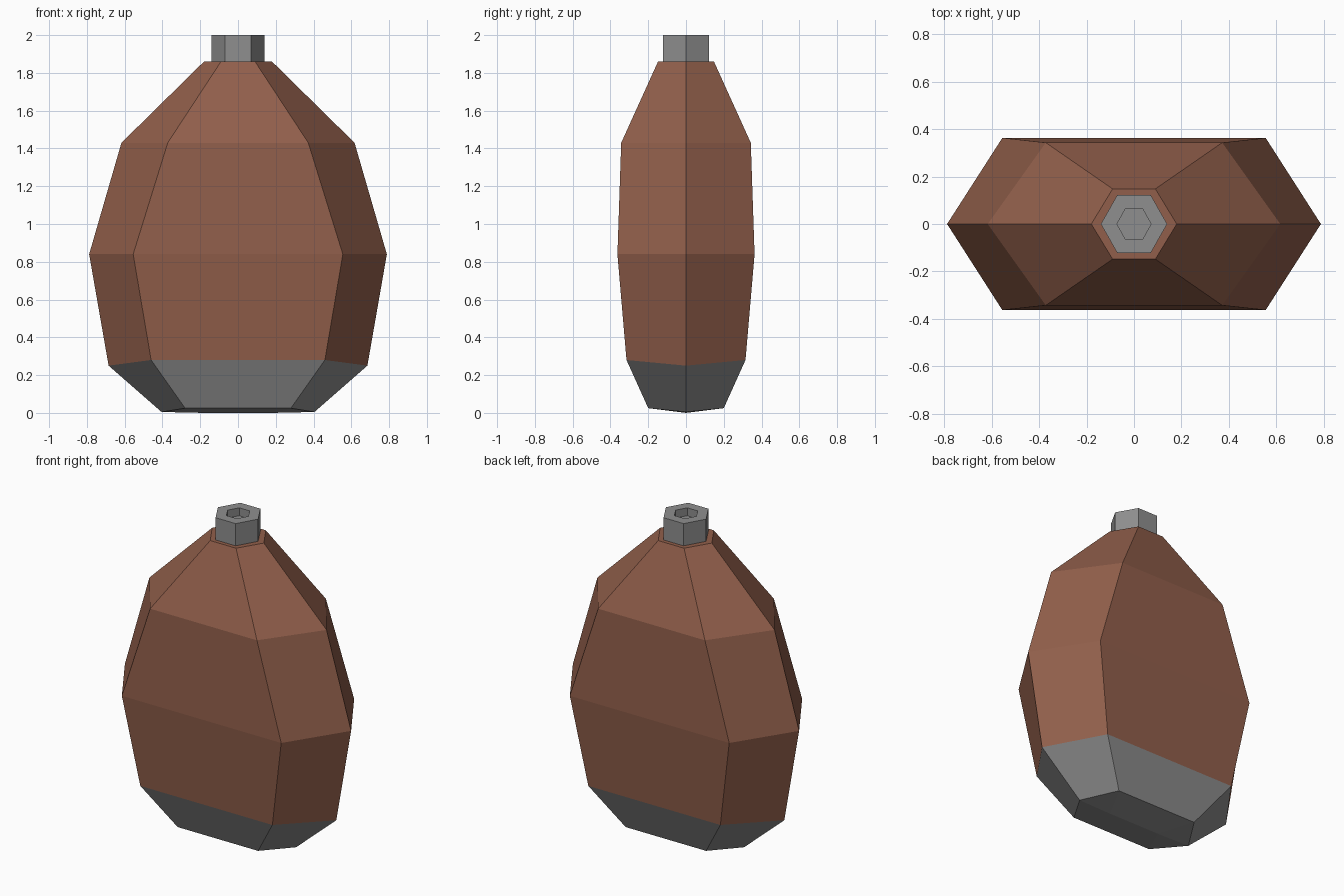
import bpy, bmesh

if "Cube" in bpy.data.objects:
    bpy.data.objects.remove(bpy.data.objects["Cube"])


def material(name, rgb):
    m = bpy.data.materials.new(name)
    m.diffuse_color = (*rgb, 1)
    m.use_nodes = True
    m.node_tree.nodes["Principled BSDF"].inputs["Base Color"].default_value = m.diffuse_color
    return m


brown = material("brown leather", (0.283, 0.114, 0.070))
grey = material("grey metal", (0.275, 0.275, 0.275))


def hex_ring(bm, tip, half, depth, z_tip, z_side):
    """Six-sided ring: points on the x axis plus front and back corners."""
    pts = [(tip, 0, z_tip), (half, depth, z_side), (-half, depth, z_side),
           (-tip, 0, z_tip), (-half, -depth, z_side), (half, -depth, z_side)]
    return [bm.verts.new(p) for p in pts]


def loft(bm, rings):
    for a, b in zip(rings, rings[1:]):
        for i in range(6):
            j = (i + 1) % 6
            bm.faces.new((a[i], a[j], b[j], b[i]))


def finish(bm, name, mats):
    bmesh.ops.recalc_face_normals(bm, faces=bm.faces[:])
    me = bpy.data.meshes.new(name)
    bm.to_mesh(me)
    bm.free()
    for m in mats:
        me.materials.append(m)
    ob = bpy.data.objects.new(name, me)
    bpy.context.collection.objects.link(ob)
    return ob


# Flask body: flattened hexagonal rings from bottom to shoulder
bm = bmesh.new()
rings = [hex_ring(bm, *r) for r in (
    (0.405, 0.28, 0.20, 0.005, 0.025),
    (0.685, 0.46, 0.315, 0.25, 0.28),
    (0.788, 0.555, 0.363, 0.84, 0.84),
    (0.617, 0.372, 0.343, 1.43, 1.43),
    (0.18, 0.09, 0.148, 1.86, 1.86))]
loft(bm, rings)
bm.faces.new(rings[-1])
# Underside: a shallow ridge along x
b = rings[0]
r, l = bm.verts.new((0.18, 0, 0)), bm.verts.new((-0.18, 0, 0))
for f in ((b[0], b[1], r), (b[1], b[2], l, r), (b[2], b[3], l),
          (b[3], b[4], l), (b[4], b[5], r, l), (b[5], b[0], r)):
    bm.faces.new(f)
# Metal cup on the base
for f in bm.faces:
    f.material_index = 1 if f.calc_center_median().z < 0.25 else 0
finish(bm, "flask_body", (brown, grey))

# Neck: hexagonal tube with a recessed mouth
bm = bmesh.new()
rings = [hex_ring(bm, *r) for r in (
    (0.14, 0.07, 0.123, 1.855, 1.855),
    (0.14, 0.07, 0.123, 2.0, 2.0),
    (0.072, 0.036, 0.064, 2.0, 2.0),
    (0.072, 0.036, 0.064, 1.95, 1.95))]
loft(bm, rings)
bm.faces.new(rings[0])
bm.faces.new(rings[-1])
finish(bm, "flask_neck", (grey,))
